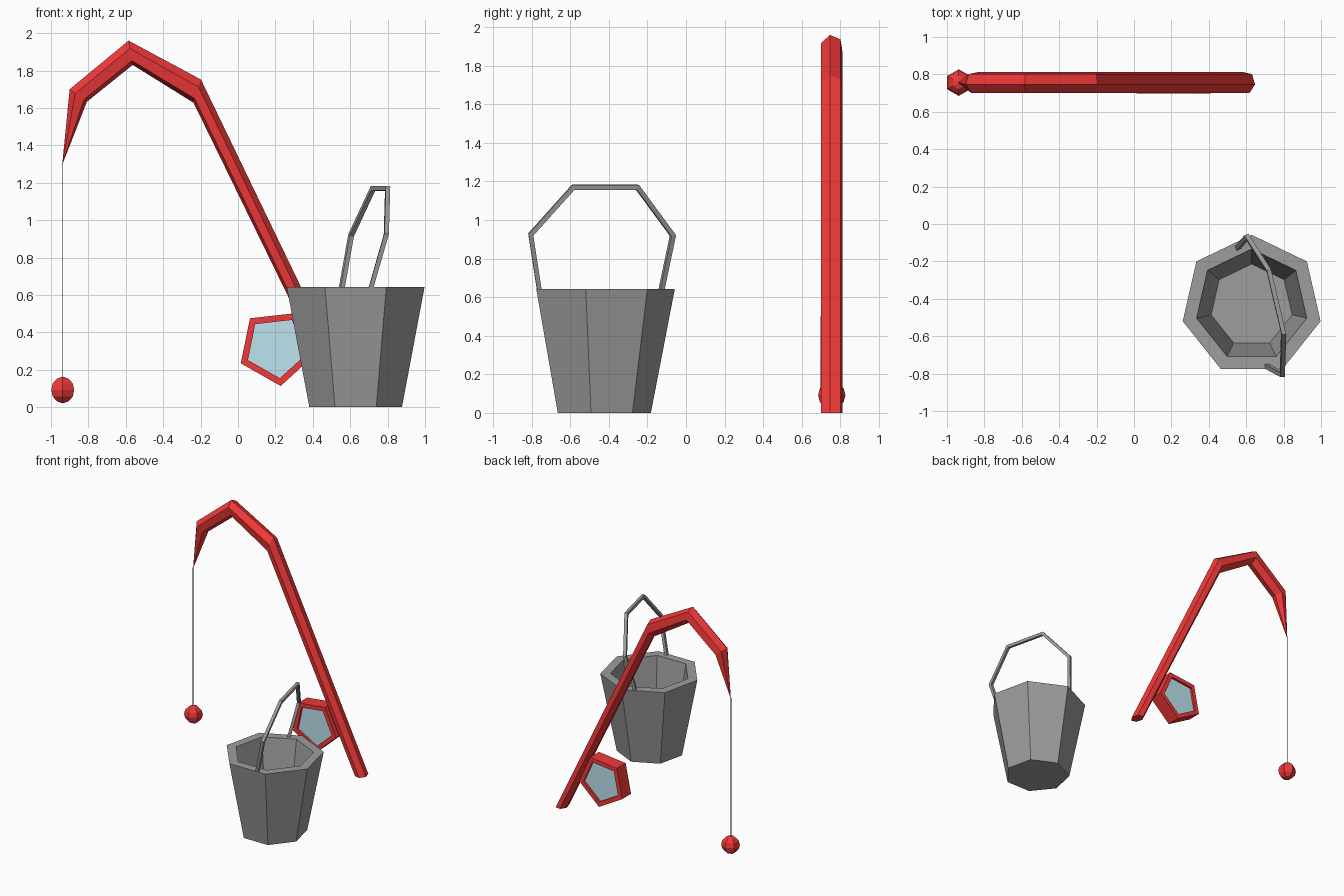
import bpy, bmesh
from math import sin, cos, radians
from mathutils import Vector, Matrix

if "Cube" in bpy.data.objects:
    bpy.data.objects.remove(bpy.data.objects["Cube"])


def material(name, rgb):
    m = bpy.data.materials.new(name)
    m.diffuse_color = (*rgb, 1)
    m.use_nodes = True
    m.node_tree.nodes["Principled BSDF"].inputs["Base Color"].default_value = m.diffuse_color
    return m


RED = material("red", (0.88, 0.04, 0.04))
BLUE = material("pale_blue", (0.51, 0.77, 0.86))
GREY = material("dark_grey", (0.34, 0.34, 0.34))
BLACK = material("black", (0.02, 0.02, 0.02))


def finish(name, bm, mat):
    bmesh.ops.recalc_face_normals(bm, faces=bm.faces)
    me = bpy.data.meshes.new(name)
    bm.to_mesh(me)
    bm.free()
    ob = bpy.data.objects.new(name, me)
    bpy.context.collection.objects.link(ob)
    me.materials.append(mat)
    return ob


def loft(name, rings, mat, loop=False, tip=None):
    """Skin a list of rings; cap the ends, close the loop, or end in a point."""
    bm = bmesh.new()
    vs = [[bm.verts.new(p) for p in r] for r in rings]
    n = len(vs[0])
    pairs = list(zip(vs, vs[1:])) + ([(vs[-1], vs[0])] if loop else [])
    for a, b in pairs:
        for i in range(n):
            j = (i + 1) % n
            bm.faces.new((a[i], a[j], b[j], b[i]))
    if not loop:
        bm.faces.new(vs[0])
        if tip is None:
            bm.faces.new(vs[-1])
        else:
            t = bm.verts.new(tip)
            for i in range(n):
                bm.faces.new((vs[-1][i], vs[-1][(i + 1) % n], t))
    return finish(name, bm, mat)


def ngon(c, r, n, start, u, v):
    """Regular polygon around c in the plane of u and v."""
    return [Vector(c) + r * (cos(a) * Vector(u) + sin(a) * Vector(v))
            for a in (radians(start + 360 * k / n) for k in range(n))]


def sweep(path, r, n, start, side):
    """Mitred rings of a tube of constant section along a path."""
    pts = [Vector(p) for p in path]
    dirs = [(b - a).normalized() for a, b in zip(pts, pts[1:])]
    v = Vector(side)
    v = (v - v.dot(dirs[0]) * dirs[0]).normalized()
    ring = ngon(pts[0], r, n, start, v, v.cross(dirs[0]))
    rings = []
    for i, p in enumerate(pts):
        d = dirs[max(i - 1, 0)]
        nrm = d + dirs[min(i, len(dirs) - 1)]
        ring = [q + d * ((p - q).dot(nrm) / d.dot(nrm)) for q in ring]
        rings.append(ring)
    return rings


X, Y, Z = (1, 0, 0), (0, 1, 0), (0, 0, 1)
RY = 0.756  # depth of the rod plane


# Bent rod: six-sided rings given by outer and inner (x, z), ending in a point
def rod_ring(xo, zo, xi, zi):
    mid = Vector(((xo + xi) / 2, RY, (zo + zi) / 2))
    half = Vector(((xo - xi) / 2, 0, (zo - zi) / 2)) / 0.985
    return ngon(mid, 1, 6, -20, (0, 0.059, 0), half)


tip = (-0.94, RY, 1.295)
loft("rod", [rod_ring(0.647, 0.0, 0.557, 0.0), rod_ring(-0.198, 1.752, -0.238, 1.628),
             rod_ring(-0.585, 1.96, -0.563, 1.83), rod_ring(-0.9, 1.70, -0.808, 1.633)],
     RED, tip=tip)

# Line and float
loft("line", [ngon((-0.94, RY, z), 0.003, 4, 45, X, Y) for z in (0.14, 1.305)], BLACK)
bm = bmesh.new()
bmesh.ops.create_uvsphere(bm, u_segments=6, v_segments=6, radius=0.071,
                          matrix=Matrix.Translation((-0.937, RY, 0.092)))
finish("float_ball", bm, RED)


# Five-sided reel: rim and recessed disc
def reel_ring(r, y):
    return ngon((0.205, y, 0.321), r, 5, 204.4, X, Z)


loft("reel_rim", [reel_ring(r, y) for r, y in
                  ((0.209, 0.697), (0.209, 0.812), (0.167, 0.812), (0.167, 0.697))], RED, loop=True)
loft("reel_disc", [reel_ring(0.170, y) for y in (0.715, 0.795)], BLUE)

# Seven-sided bucket: outer wall, rim, inner wall, floor
loft("bucket", [ngon((0.629, -0.436, z), r, 7, 90, X, Y) for r, z in
                ((0.254, 0), (0.378, 0.643), (0.302, 0.643), (0.222, 0.12))], GREY)

# Bucket handle
handle_path = [(0.548, -0.135, 0.60), (0.605, -0.068, 0.92), (0.722, -0.252, 1.17),
               (0.800, -0.585, 1.17), (0.793, -0.805, 0.925), (0.70, -0.755, 0.60)]
loft("bucket_handle", sweep(handle_path, 0.017, 4, 20, X), GREY)
